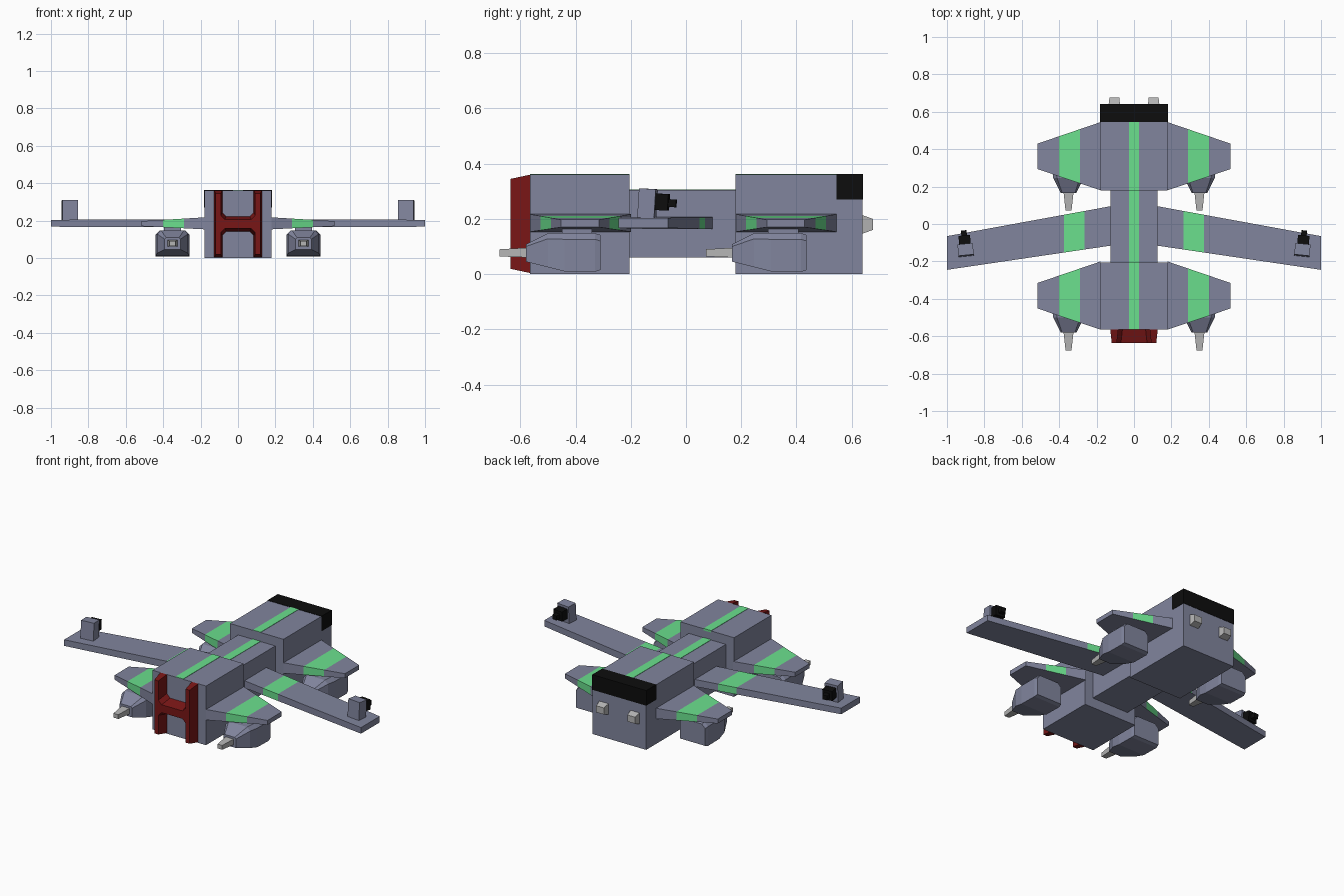
import bpy, bmesh
from mathutils import Matrix

if "Cube" in bpy.data.objects:
    bpy.data.objects.remove(bpy.data.objects["Cube"])

def material(name, r, g, b):
    m = bpy.data.materials.new(name)
    m.diffuse_color = (r, g, b, 1)
    m.use_nodes = True
    m.node_tree.nodes["Principled BSDF"].inputs["Base Color"].default_value = m.diffuse_color
    return m

HULL = material("hull_blue_grey", 0.22, 0.235, 0.34)
GREEN = material("stripe_green", 0.147, 0.745, 0.27)
BLACK = material("black", 0.004, 0.004, 0.004)
RED = material("dark_red", 0.19, 0.008, 0.008)
METAL = material("light_metal", 0.46, 0.46, 0.46)

def loft(name, rings, mat, side=1, band=None, matrix=None):
    """Skin equal-length rings, cap both ends; side=-1 mirrors in x.
    band = (segment, ring edges) painted green."""
    bm = bmesh.new()
    vs = [[bm.verts.new((side * x, y, z)) for x, y, z in r] for r in rings]
    n = len(rings[0])
    for i in range(len(vs) - 1):
        for j in range(n):
            k = (j + 1) % n
            f = bm.faces.new((vs[i][j], vs[i][k], vs[i + 1][k], vs[i + 1][j]))
            if band and i == band[0] and j in band[1]:
                f.material_index = 1
    bm.faces.new(vs[0])
    bm.faces.new(vs[-1])
    bmesh.ops.recalc_face_normals(bm, faces=bm.faces)
    me = bpy.data.meshes.new(name)
    bm.to_mesh(me)
    bm.free()
    me.materials.append(mat)
    if band:
        me.materials.append(GREEN)
    ob = bpy.data.objects.new(name, me)
    bpy.context.collection.objects.link(ob)
    if matrix:
        ob.matrix_world = matrix
    return ob

def rect(x0, x1, z0, z1, y):
    return [(x0, y, z0), (x1, y, z0), (x1, y, z1), (x0, y, z1)]

def box(name, x0, x1, y0, y1, z0, z1, mat, side=1, matrix=None):
    return loft(name, [rect(x0, x1, z0, z1, y0), rect(x0, x1, z0, z1, y1)], mat, side, matrix=matrix)

def wing(name, root, tip, g0, g1, side):
    """root / tip = (x, y0, y1, z0, z1); green band between x = g0 and g1."""
    rings = []
    for x in (root[0], g0, g1, tip[0]):
        t = (x - root[0]) / (tip[0] - root[0])
        y0, y1, z0, z1 = [a + (b - a) * t for a, b in zip(root[1:], tip[1:])]
        rings.append([(x, y0, z0), (x, y1, z0), (x, y1, z1), (x, y0, z1)])
    loft(name, rings, HULL, side, band=(1, (1, 2, 3)))

# Fuselage blocks and the stripe along their tops
box("front_hull", -.18, .18, -.565, -.205, 0, .36, HULL)
box("middle_hull", -.125, .125, -.205, .18, .06, .305, HULL)
box("rear_hull", -.18, .18, .18, .64, 0, .36, HULL)
for n, y0, y1, z in (("front", -.565, -.205, .36), ("middle", -.205, .18, .305), ("rear", .18, .545, .36)):
    box(n + "_stripe", -.026, .026, y0, y1, z - .01, z + .002, GREEN)
box("rear_window_band", -.182, .182, .545, .642, .27, .362, BLACK)

# H-shaped front frame, tapering forward
def h_ring(y, xo, xi, zh, zc, ch):
    q = [(xo, zh), (xi, zh), (xi, zc + ch), (xi - ch, zc)]
    pts = q + [(-x, z) for x, z in reversed(q)]
    pts += [(x, -z) for x, z in [(-a, b) for a, b in q] + list(reversed(q))]
    return [(x, y, z + .182) for x, z in pts]

loft("front_frame", [h_ring(-.635, .119, .092, .163, .024, .022),
                     h_ring(-.565, .127, .084, .178, .040, .022)], RED)

# Pod section: rectangle with bevelled upper corners
def pod_ring(y, hw, z0, z1, c):
    x = .35
    return [(x - hw, y, z0), (x + hw, y, z0), (x + hw, y, z1 - c),
            (x + hw - c, y, z1), (x - hw + c, y, z1), (x - hw, y, z1 - c)]

for s, sn in ((1, "right"), (-1, "left")):
    # Main wings
    wing(sn + "_main_wing", (.12, -.115, .096, .163, .206), (1.0, -.245, -.065, .167, .204), .265, .375, s)

    # Stub wings, each with a pylon, weapon pod and barrel
    for n, y in (("front", 0), ("rear", .747)):
        w = -.565 if y == 0 else .18
        wing(f"{sn}_{n}_stub_wing", (.178, w, w + .365, .153, .217),
             (.515, w + .113, w + .25, .17, .197), .29, .402, s)
        box(f"{sn}_{n}_pylon", .305, .395, y - .45, y - .34, .12, .18, HULL, s)
        loft(f"{sn}_{n}_pod", [pod_ring(y - .58, .042, .045, .108, .008),
                               pod_ring(y - .50, .082, .025, .148, .02),
                               pod_ring(y - .44, .09, .01, .148, .022),
                               pod_ring(y - .33, .09, .008, .148, .022),
                               pod_ring(y - .31, .085, .015, .142, .022)], HULL, s)
        loft(f"{sn}_{n}_barrel", [rect(.334, .366, .064, .09, y - .675),
                                  rect(.322, .378, .06, .096, y - .565)], METAL, s)

    # Wing-tip turret facing backward
    rot = Matrix.Translation((s * .9, -.14, .2)) @ Matrix.Rotation(s * -.1, 4, 'Z') @ Matrix.Rotation(-.06, 4, 'X')
    box(sn + "_turret", -.041, .041, -.033, .028, -.015, .109, HULL, s, rot)
    box(sn + "_turret_gun", -.031, .031, .02, .074, .034, .094, BLACK, s, rot)
    box(sn + "_turret_muzzle", -.015, .015, .07, .102, .048, .076, BLACK, s, rot)

    # Rear exhaust nozzles
    loft(sn + "_nozzle", [rect(.074, .136, .145, .215, .635),
                          rect(.079, .131, .16, .2, .677)], METAL, s)
